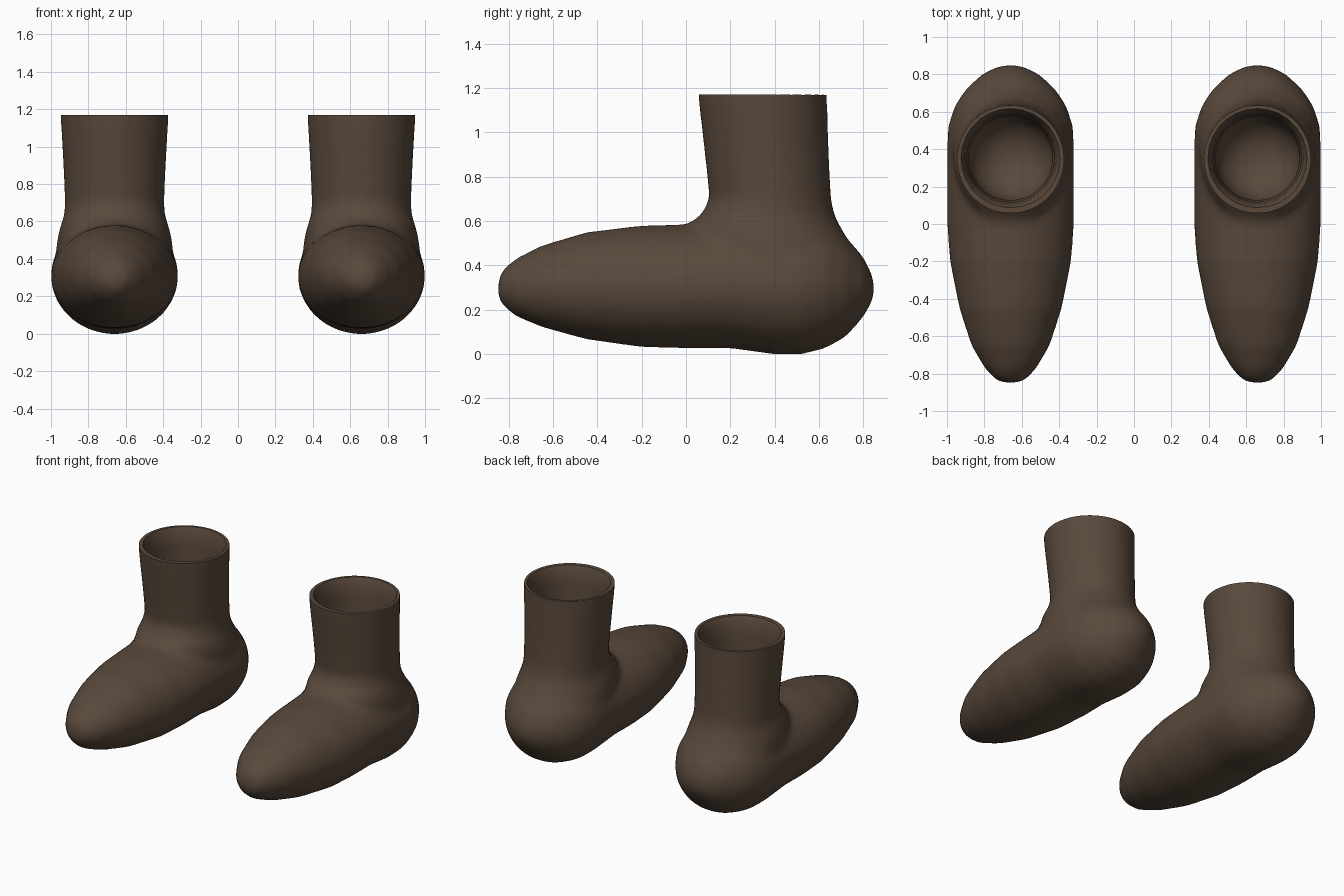
import bpy, bmesh
from math import cos, sin, pi

cube = bpy.data.objects.get("Cube")
if cube:
    bpy.data.objects.remove(cube, do_unlink=True)

SIDES = 28
BOOT_X = 0.66

leather = bpy.data.materials.new("dark brown leather")
leather.use_nodes = True
brown = (0.100, 0.066, 0.044, 1)
leather.diffuse_color = brown
leather.node_tree.nodes["Principled BSDF"].inputs["Base Color"].default_value = brown


def loft(name, rings):
    """Join closed rings of points into a capped solid."""
    bm = bmesh.new()
    loops = [[bm.verts.new(p) for p in ring] for ring in rings]
    for a, b in zip(loops, loops[1:]):
        for i in range(SIDES):
            j = (i + 1) % SIDES
            bm.faces.new((a[i], a[j], b[j], b[i]))
    bm.faces.new(loops[0])
    bm.faces.new(loops[-1])
    bmesh.ops.recalc_face_normals(bm, faces=bm.faces)
    mesh = bpy.data.meshes.new(name)
    bm.to_mesh(mesh)
    bm.free()
    mesh.materials.append(leather)
    obj = bpy.data.objects.new(name, mesh)
    bpy.context.collection.objects.link(obj)
    return obj


def circle():
    return [(cos(2 * pi * i / SIDES), sin(2 * pi * i / SIDES)) for i in range(SIDES)]


def foot_ring(y, low, high, half):
    mid, tall = (low + high) / 2, (high - low) / 2
    return [(half * c, y, mid + tall * s) for c, s in circle()]


def shaft_ring(z, front, back, half):
    mid, deep = (front + back) / 2, (back - front) / 2
    return [(half * c, mid + deep * s, z) for c, s in circle()]


# Foot from toe to heel: y, bottom, top, half width
foot = loft("foot", [foot_ring(*r) for r in (
    (-.85, .26, .32, .04), (-.83, .22, .38, .085), (-.77, .17, .43, .14),
    (-.65, .12, .49, .21), (-.45, .065, .55, .275), (-.2, .03, .58, .325),
    (0, .025, .585, .34), (.2, .025, .60, .34), (.4, -.003, .62, .34),
    (.52, -.003, .62, .335), (.63, .025, .60, .30), (.72, .075, .53, .24),
    (.8, .165, .44, .155), (.835, .225, .37, .085), (.85, .27, .32, .035))])

# Ankle and shaft from bottom to top: z, front, back, half width
shaft = loft("shaft", [shaft_ring(*r) for r in (
    (.3, .05, .78, .30), (.42, .03, .78, .315), (.52, 0, .73, .305),
    (.59, .015, .69, .285), (.63, .07, .67, .27), (.7, .105, .656, .266),
    (.85, .09, .648, .272), (1, .073, .642, .28), (1.14, .057, .637, .288),
    (1.26, .05, .637, .288))])

# Cavity cutter, which also trims the rim: z, radius
cavity = loft("cavity_cutter", [shaft_ring(z, .352 - r, .352 + r, r) for z, r in (
    (.08, .08), (.14, .18), (.25, .225), (.7, .225), (1.05, .235),
    (1.13, .245), (1.17, .265), (1.171, .5), (1.4, .5))])
cavity.hide_render = True

# Join, blend the ankle and hollow out
join = foot.modifiers.new("join", 'BOOLEAN')
join.operation, join.object, join.solver = 'UNION', shaft, 'EXACT'
blend = foot.modifiers.new("blend", 'REMESH')
blend.mode, blend.voxel_size = 'VOXEL', 0.022
soften = foot.modifiers.new("soften", 'SMOOTH')
soften.factor, soften.iterations = 0.5, 8
hollow = foot.modifiers.new("hollow", 'BOOLEAN')
hollow.operation, hollow.object, hollow.solver = 'DIFFERENCE', cavity, 'EXACT'

graph = bpy.context.evaluated_depsgraph_get()
boot_mesh = bpy.data.meshes.new_from_object(foot.evaluated_get(graph))
boot_mesh.name = "boot"
boot_mesh.materials.clear()
boot_mesh.materials.append(leather)
for poly in boot_mesh.polygons:
    poly.material_index = 0
for helper in (foot, shaft, cavity):
    bpy.data.objects.remove(helper, do_unlink=True)

# The pair of boots
bpy.ops.object.select_all(action='DESELECT')
for name, x in (("right_boot", -BOOT_X), ("left_boot", BOOT_X)):
    boot = bpy.data.objects.new(name, boot_mesh.copy())
    boot.location.x = x
    bpy.context.collection.objects.link(boot)
    boot.select_set(True)
    bpy.context.view_layer.objects.active = boot
bpy.ops.object.shade_smooth_by_angle(angle=pi / 4)
